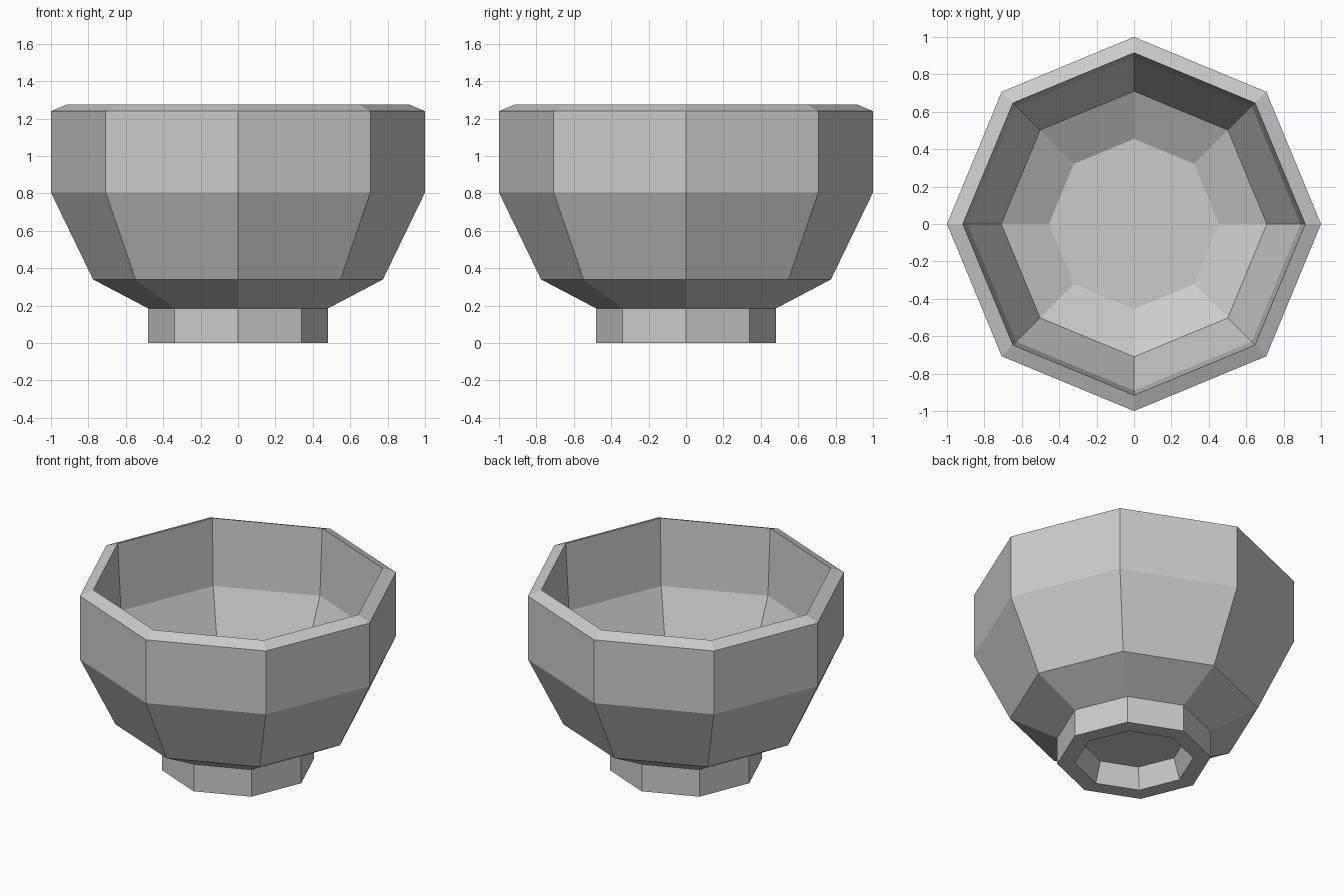
import bpy, bmesh
from math import cos, sin, pi

if "Cube" in bpy.data.objects:
    bpy.data.objects.remove(bpy.data.objects["Cube"])

SIDES = 8


def lathe(name, profile):
    """Revolve an (r, z) profile into a faceted solid, capped at both ends."""
    bm = bmesh.new()
    rings = [[bm.verts.new((r * cos(2 * pi * i / SIDES), r * sin(2 * pi * i / SIDES), z))
              for i in range(SIDES)] for r, z in profile]
    for a, b in zip(rings, rings[1:]):
        for i in range(SIDES):
            j = (i + 1) % SIDES
            bm.faces.new((a[i], a[j], b[j], b[i]))
    bm.faces.new(rings[0][::-1])
    bm.faces.new(rings[-1])
    bmesh.ops.recalc_face_normals(bm, faces=bm.faces)
    mesh = bpy.data.meshes.new(name)
    bm.to_mesh(mesh)
    bm.free()
    obj = bpy.data.objects.new(name, mesh)
    bpy.context.collection.objects.link(obj)
    return obj


# Bowl: foot recess, foot ring, outer wall, bevelled rim, inner wall, floor
lathe("bowl", [
    (0.325, 0.14), (0.37, 0.0),
    (0.48, 0.0), (0.48, 0.185),
    (0.775, 0.34), (1.0, 0.805), (1.0, 1.24),
    (0.915, 1.275),
    (0.89, 0.82), (0.71, 0.40), (0.455, 0.265),
])
